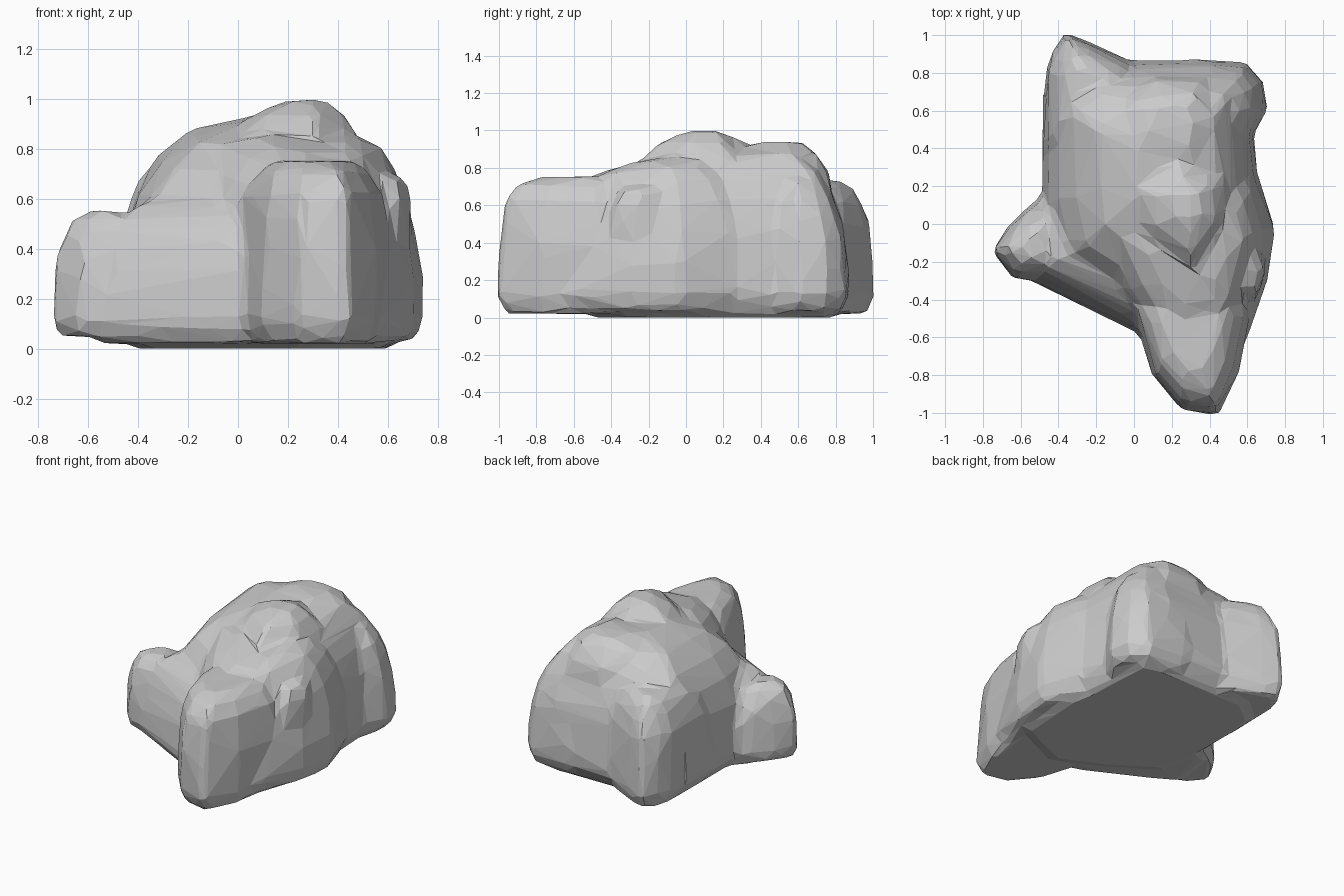
import bpy, bmesh, random
from mathutils import Vector

random.seed(4)
if "Cube" in bpy.data.objects:
    bpy.data.objects.remove(bpy.data.objects["Cube"])

stone = bpy.data.materials.new("grey stone")
stone.use_nodes = True
grey = (0.6, 0.6, 0.6, 1)
stone.diffuse_color = grey
stone.node_tree.nodes["Principled BSDF"].inputs["Base Color"].default_value = grey

bm = bmesh.new()
LEVELS = (0.12, 0.3, 0.5, 0.68, 0.82, 0.93, 0.99)


def lump(outline, crown, height, power, foot=0.0, slope=0.0):
    """Convex boulder: a plan outline drawn in towards a crown as it rises."""
    centre = Vector(crown)
    points = []
    for xy in outline:
        edge = Vector(xy) - centre
        rings = [(0, 0.88)] + [(t, (1 - t ** power) ** (1 / power)) for t in LEVELS]
        for t, scale in rings:
            p = centre + edge * scale
            z = foot + (height - foot) * t * (1 + slope * (p.y - centre.y))
            wobble = random.uniform(-0.012, 0.012)
            points.append(bm.verts.new((p.x + wobble, p.y - wobble, z)))
    hull = bmesh.ops.convex_hull(bm, input=points)
    spare = {v for v in hull["geom_interior"] if isinstance(v, bmesh.types.BMVert)}
    bmesh.ops.delete(bm, geom=list(spare), context="VERTS")


# Main mass
lump([(-.48, .1), (-.48, .7), (-.3, .86), (.0, .86), (.45, .87), (.6, .82),
      (.64, .4), (.67, 0), (.62, -.4), (.25, -.6), (-.05, -.46), (-.42, -.22)],
     (.18, .25), 0.92, 2.8, 0, 0.12)
# Summit and the hump behind it
lump([(-.35, .3), (-.15, -.2), (.3, -.5), (.6, -.1), (.6, .35), (.1, .65)],
     (.3, .1), 1.01, 2.1)
lump([(-.25, .4), (-.15, .72), (.1, .82), (.4, .82), (.54, .6), (.45, .2)],
     (.2, .5), 0.95, 3.2)
# Slope running down to the front spur
lump([(-.1, -.36), (.06, -.58), (.3, -.8), (.56, -.6), (.66, -.2), (.4, .2), (-.3, .1)],
     (.27, -.28), 0.83, 3.2, 0.02, 0.3)
# Right flank bulge with a small knob on it
lump([(.4, .4), (.65, .27), (.75, -.03), (.71, -.3), (.59, -.62), (.45, -.85), (.2, -.5)],
     (.4, -.12), 0.86, 2.5, 0.03, 0.15)
lump([(.5, -.1), (.67, -.12), (.7, -.24), (.64, -.38), (.5, -.42)],
     (.6, -.25), 0.7, 5, 0.2)
# Back right shoulder
lump([(.4, .3), (.65, .48), (.7, .62), (.68, .76), (.6, .85), (.3, .87)],
     (.4, .56), 0.78, 2.5, 0.03)
# Back left spur
lump([(-.48, .4), (-.47, .82), (-.43, .92), (-.36, 1.01), (-.24, .97), (-.02, .86), (.1, .5)],
     (-.22, .72), 0.74, 3.4, 0.02)
# Front spur
lump([(.0, -.45), (.1, -.8), (.25, -.98), (.44, -1.01), (.55, -.78), (.61, -.45), (.4, -.1)],
     (.3, -.55), 0.76, 4.5, 0.02)
# Left knob and the low skirt that ties it to the body
lump([(-.75, -.15), (-.64, -.29), (-.45, -.3), (-.36, -.15), (-.4, .08), (-.55, .1),
      (-.66, -.02)], (-.54, -.12), 0.56, 2.9, 0.05)
lump([(-.6, -.27), (-.4, -.29), (-.24, -.38), (-.1, -.46), (.02, -.58), (.15, -.2),
      (-.3, .3), (-.55, .1)], (-.18, -.1), 0.62, 2.6, 0.02)

source_mesh = bpy.data.meshes.new("boulder_lumps")
bm.to_mesh(source_mesh)
bm.free()
source = bpy.data.objects.new("boulder_lumps", source_mesh)
bpy.context.collection.objects.link(source)

# Fuse the lumps, soften their joins, then reduce to coarse facets
remesh = source.modifiers.new("fuse", "REMESH")
remesh.mode = "VOXEL"
remesh.voxel_size = 0.025
soften = source.modifiers.new("soften", "SMOOTH")
soften.factor = 0.5
soften.iterations = 8
facet = source.modifiers.new("facet", "DECIMATE")
facet.ratio = 0.03

graph = bpy.context.evaluated_depsgraph_get()
mesh = bpy.data.meshes.new_from_object(source.evaluated_get(graph))
bpy.data.objects.remove(source)

mesh.materials.clear()
mesh.materials.append(stone)
for face in mesh.polygons:
    face.use_smooth = False
    face.material_index = 0
boulder = bpy.data.objects.new("boulder", mesh)
bpy.context.collection.objects.link(boulder)
